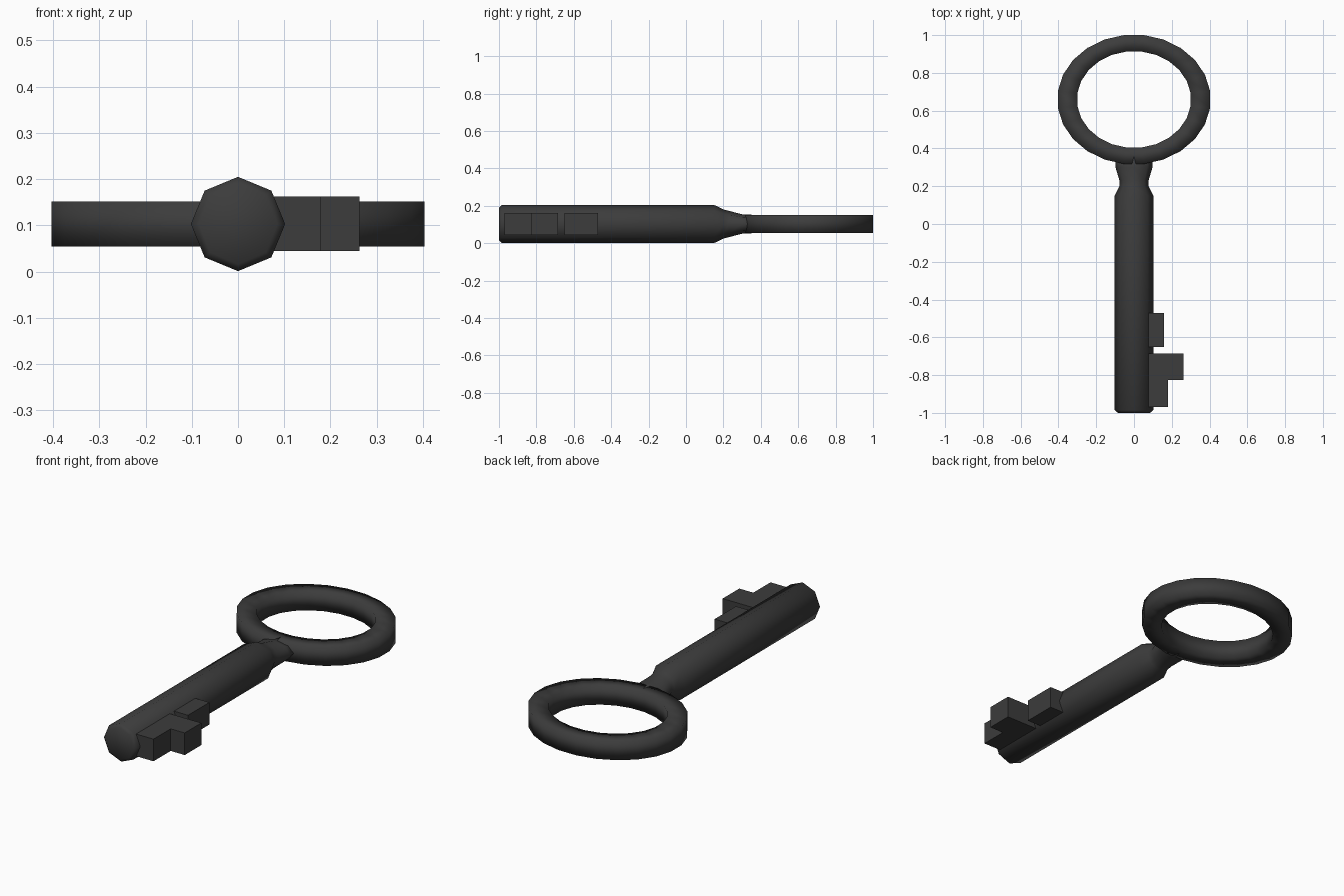
import bpy
import bmesh
from math import cos, sin, pi

cube = bpy.data.objects.get("Cube")
if cube:
    bpy.data.objects.remove(cube, do_unlink=True)

MID = 0.103  # height of the key's centre line

iron = bpy.data.materials.new("dark iron")
iron.use_nodes = True
iron.diffuse_color = (0.045, 0.045, 0.045, 1)
iron.node_tree.nodes["Principled BSDF"].inputs["Base Color"].default_value = iron.diffuse_color


def finish(bm, name, smooth):
    bmesh.ops.recalc_face_normals(bm, faces=bm.faces)
    for face in bm.faces:
        face.smooth = smooth
    mesh = bpy.data.meshes.new(name)
    bm.to_mesh(mesh)
    bm.free()
    mesh.materials.append(iron)
    obj = bpy.data.objects.new(name, mesh)
    bpy.context.collection.objects.link(obj)
    return obj


def bridge(bm, a, b):
    n = len(a)
    for i in range(n):
        j = (i + 1) % n
        bm.faces.new((a[i], a[j], b[j], b[i]))


# Eight-sided shaft with a chamfered tip and a waisted, flattened neck
def build_shaft():
    stations = [  # y, half width, half height
        (-1.0, 0.085, 0.087), (-0.985, 0.102, 0.102), (0.15, 0.102, 0.102),
        (0.2, 0.077, 0.078), (0.23, 0.077, 0.07), (0.3, 0.098, 0.052),
        (0.36, 0.1, 0.049),
    ]
    bm = bmesh.new()
    rings = []
    for y, w, h in stations:
        rings.append([bm.verts.new((w * cos(i * pi / 4), y, MID + h * sin(i * pi / 4)))
                      for i in range(8)])
    for a, b in zip(rings, rings[1:]):
        bridge(bm, a, b)
    bm.faces.new(rings[0])
    bm.faces.new(rings[-1])
    finish(bm, "shaft", True)


# Oval bow with a square section
def build_bow(sides=24):
    section = [(0.403, 0.341, -0.049), (0.403, 0.341, 0.049),
               (0.3, 0.254, 0.049), (0.3, 0.254, -0.049)]
    bm = bmesh.new()
    loops = []
    for i in range(sides):
        a = 2 * pi * (i + 0.5) / sides
        # slight outward scale keeps the flat sides on the full oval
        k = 1 / cos(pi / sides)
        loops.append([bm.verts.new((rx * k * cos(a), 0.659 + ry * k * sin(a), MID + z))
                      for rx, ry, z in section])
    for i in range(sides):
        bridge(bm, loops[i], loops[(i + 1) % sides])
    finish(bm, "bow", True)


# Flat-sided teeth, extruded from outlines in plan
def build_tooth(name, outline):
    bm = bmesh.new()
    low, high = ([bm.verts.new((x, y, z)) for x, y in outline] for z in (0.045, 0.163))
    bridge(bm, low, high)
    bm.faces.new(low)
    bm.faces.new(high)
    finish(bm, name, False)


build_shaft()
build_bow()
build_tooth("inner_tooth", [(0.05, -0.65), (0.16, -0.65), (0.16, -0.47), (0.05, -0.47)])
build_tooth("outer_tooth", [(0.05, -0.97), (0.18, -0.97), (0.18, -0.825),
                            (0.263, -0.825), (0.263, -0.685), (0.05, -0.685)])
